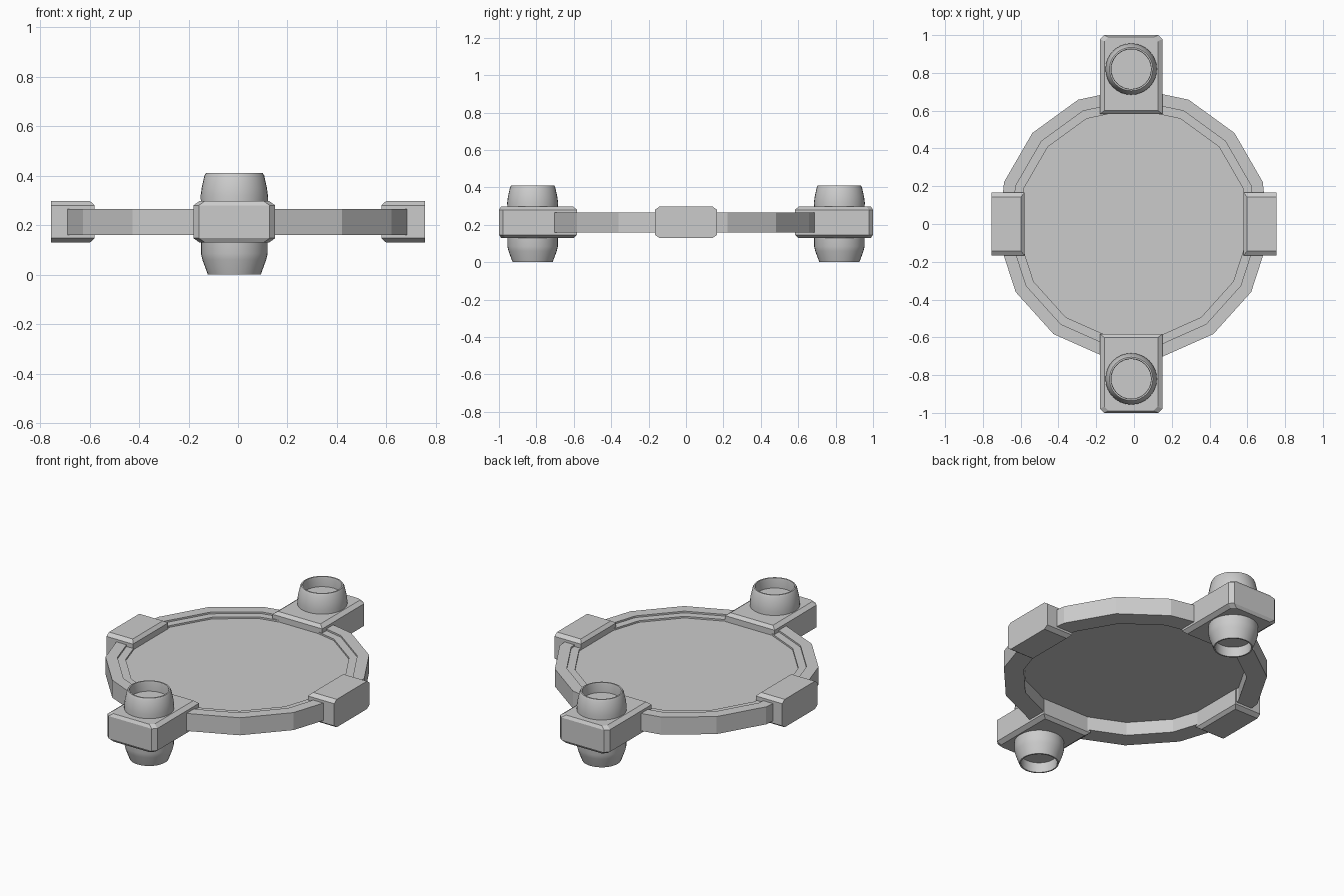
import bpy, bmesh, math

cube = bpy.data.objects.get("Cube")
if cube:
    bpy.data.objects.remove(cube)

grey = bpy.data.materials.new("light_grey")
grey.use_nodes = True
colour = (0.6, 0.6, 0.6, 1)
grey.diffuse_color = colour
grey.node_tree.nodes["Principled BSDF"].inputs["Base Color"].default_value = colour


def finish(name, bm, smooth=False):
    bmesh.ops.remove_doubles(bm, verts=bm.verts, dist=1e-5)
    bmesh.ops.recalc_face_normals(bm, faces=bm.faces)
    mesh = bpy.data.meshes.new(name)
    bm.to_mesh(mesh)
    bm.free()
    mesh.materials.append(grey)
    obj = bpy.data.objects.new(name, mesh)
    bpy.context.collection.objects.link(obj)
    if smooth:
        bpy.ops.object.select_all(action="DESELECT")
        obj.select_set(True)
        bpy.context.view_layer.objects.active = obj
        bpy.ops.object.shade_smooth_by_angle(angle=math.radians(30))
    return obj


def loft(bm, rings, caps):
    """Join rings of points with quads, optionally capping both ends."""
    rows = [[bm.verts.new(p) for p in ring] for ring in rings]
    n = len(rows[0])
    for a, b in zip(rows, rows[1:]):
        for i in range(n):
            j = (i + 1) % n
            bm.faces.new((a[i], a[j], b[j], b[i]))
    if caps:
        bm.faces.new(rows[0])
        bm.faces.new(rows[-1])


def lathe(name, profile, sides, centre, smooth=False):
    """Spin a profile whose ends are given by their first and last radius."""
    bm = bmesh.new()
    angles = [math.pi / 2 + math.tau * i / sides for i in range(sides)]
    loft(bm, [[(centre[0] + r * math.cos(a), centre[1] + r * math.sin(a), z)
               for a in angles] for r, z in profile], True)
    return finish(name, bm, smooth)


def block(name, half, inner, outer, turn, shift, corner):
    """Clamp block pointing outward along +y, then turned about z."""
    def outline(side, near, far, z):
        w, a, b = half - side, inner + near, outer - far
        pts = [(-w, a), (w, a), (w, b - corner), (w - corner, b),
               (corner - w, b), (-w, b - corner)]
        if not corner:
            pts = [(-w, a), (w, a), (w, b), (-w, b)]
        c, s = math.cos(turn), math.sin(turn)
        return [(x * c - y * s + shift, x * s + y * c, z) for x, y in pts]

    far = corner / 2
    bm = bmesh.new()
    loft(bm, [outline(0.024, 0.018, far, 0.13), outline(0, 0, 0, 0.147),
              outline(0, 0, 0, 0.28), outline(0.024, 0.018, far, 0.297)], True)
    return finish(name, bm)


# Fifteen-sided stepped rim with a thin recessed panel
lathe("rim_and_panel",
      [(0.61, 0.245), (0.61, 0.255), (0.655, 0.255), (0.655, 0.265),
       (0.72, 0.265), (0.72, 0.16), (0.61, 0.16), (0.61, 0.24)],
      15, (-0.003, 0))

# Side clamps
for name, turn in (("left_clamp", -math.pi / 2), ("right_clamp", math.pi / 2)):
    block(name, 0.167, 0.58, 0.755, turn, 0, 0)

# End housings, each with an upper and a lower open nozzle
for name, turn, sign in (("front", math.pi, -1), ("back", 0, 1)):
    block(name + "_housing", 0.165, 0.583, 1.0, turn, -0.015, 0.022)
    centre = (-0.015, sign * 0.82)
    lathe(name + "_upper_nozzle",
          [(0.135, 0.28), (0.136, 0.32), (0.132, 0.35), (0.121, 0.4),
           (0.115, 0.41), (0.107, 0.41), (0.105, 0.4), (0.105, 0.35)],
          32, centre, True)
    lathe(name + "_lower_nozzle",
          [(0.135, 0.15), (0.135, 0.085), (0.129, 0.06), (0.107, 0),
           (0.099, 0), (0.099, 0.06)],
          32, centre, True)
